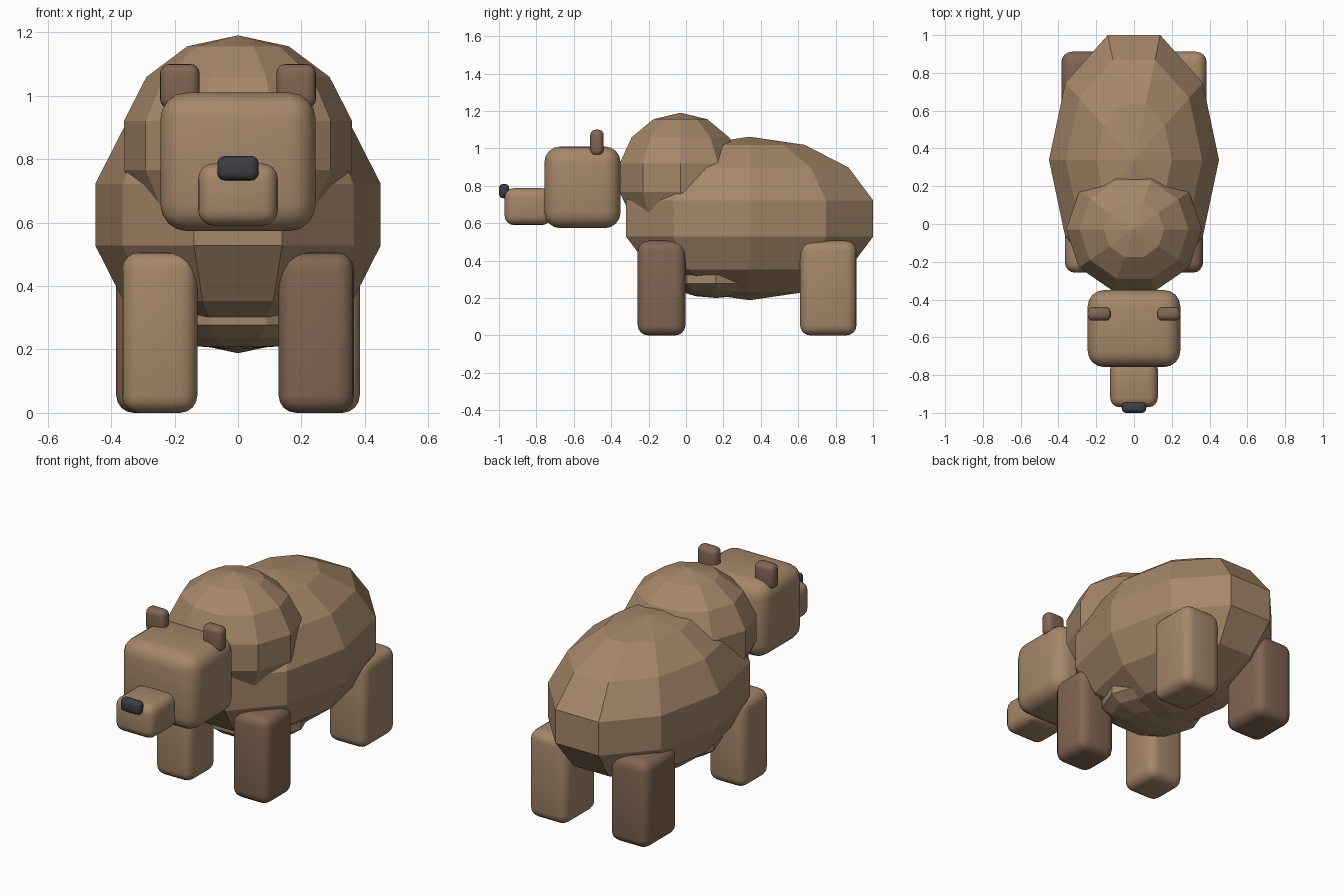
import bpy, bmesh, math

if "Cube" in bpy.data.objects:
    bpy.data.objects.remove(bpy.data.objects["Cube"])


def material(name, rgb):
    m = bpy.data.materials.new(name)
    m.diffuse_color = (*rgb, 1)
    m.use_nodes = True
    m.node_tree.nodes["Principled BSDF"].inputs["Base Color"].default_value = m.diffuse_color
    return m


FUR = material("light brown", (0.376, 0.242, 0.141))
DARK = material("dark brown", (0.223, 0.132, 0.086))
BLACK = material("charcoal", (0.045, 0.048, 0.058))


def finish(name, bm, mat):
    bmesh.ops.recalc_face_normals(bm, faces=bm.faces)
    me = bpy.data.meshes.new(name)
    bm.to_mesh(me)
    bm.free()
    me.materials.append(mat)
    ob = bpy.data.objects.new(name, me)
    bpy.context.collection.objects.link(ob)
    return ob


def faceted_ball(name, centre, radii, mat, segments=10, rings=7):
    """Flat-shaded ellipsoid with a corner on the x axis."""
    bm = bmesh.new()
    cx, cy, cz = centre
    rx, ry, rz = radii
    top = bm.verts.new((cx, cy, cz + rz))
    bottom = bm.verts.new((cx, cy, cz - rz))
    loops = []
    for k in range(1, rings):
        p = math.pi * k / rings
        loops.append([bm.verts.new((
            cx + rx * math.sin(p) * math.cos(math.tau * s / segments),
            cy + ry * math.sin(p) * math.sin(math.tau * s / segments),
            cz + rz * math.cos(p))) for s in range(segments)])
    for s in range(segments):
        t = (s + 1) % segments
        bm.faces.new((top, loops[0][s], loops[0][t]))
        bm.faces.new((bottom, loops[-1][t], loops[-1][s]))
        for a, b in zip(loops, loops[1:]):
            bm.faces.new((a[s], b[s], b[t], a[t]))
    return finish(name, bm, mat)


def rounded_box(name, lo, hi, radius, mat):
    """Smooth box between two corners."""
    bm = bmesh.new()
    bmesh.ops.create_cube(bm, size=1)
    for v in bm.verts:
        v.co = [(a + b) / 2 + c * (b - a) for a, b, c in zip(lo, hi, v.co)]
    bmesh.ops.bevel(bm, geom=bm.edges[:], offset=radius, segments=4,
                    profile=0.5, affect='EDGES')
    ob = finish(name, bm, mat)
    bpy.ops.object.select_all(action='DESELECT')
    ob.select_set(True)
    bpy.context.view_layer.objects.active = ob
    bpy.ops.object.shade_smooth_by_angle(angle=math.radians(40))
    return ob


# Torso, shoulder hump and shallow belly
faceted_ball("body", (0, 0.34, 0.625), (0.4615, 0.712, 0.437), FUR)
faceted_ball("shoulder_hump", (0, -0.03, 0.843), (0.369, 0.35, 0.347), FUR)
faceted_ball("belly", (0, 0.16, 0.30), (0.30, 0.27, 0.10), FUR)

# Head
rounded_box("head", (-0.245, -0.757, 0.573), (0.245, -0.35, 1.01), 0.085, FUR)
rounded_box("snout", (-0.126, -0.97, 0.59), (0.126, -0.72, 0.787), 0.05, FUR)
rounded_box("nose", (-0.065, -1.0, 0.733), (0.065, -0.945, 0.81), 0.024, BLACK)

# Mirrored ears and legs; leg colours alternate diagonally
for side, label in ((-1, "left"), (1, "right")):
    def pair(name, x0, x1, y0, y1, z0, z1, radius, mat):
        a, b = sorted((side * x0, side * x1))
        rounded_box(f"{label}_{name}", (a, y0, z0), (b, y1, z1), radius, mat)

    pair("ear", 0.121, 0.246, -0.512, -0.44, 0.96, 1.10, 0.03, DARK)
    pair("front_leg", 0.128, 0.366, -0.258, -0.003, 0, 0.506, 0.055,
         DARK if side > 0 else FUR)
    pair("back_leg", 0.135, 0.384, 0.61, 0.912, 0, 0.506, 0.055,
         FUR if side > 0 else DARK)
